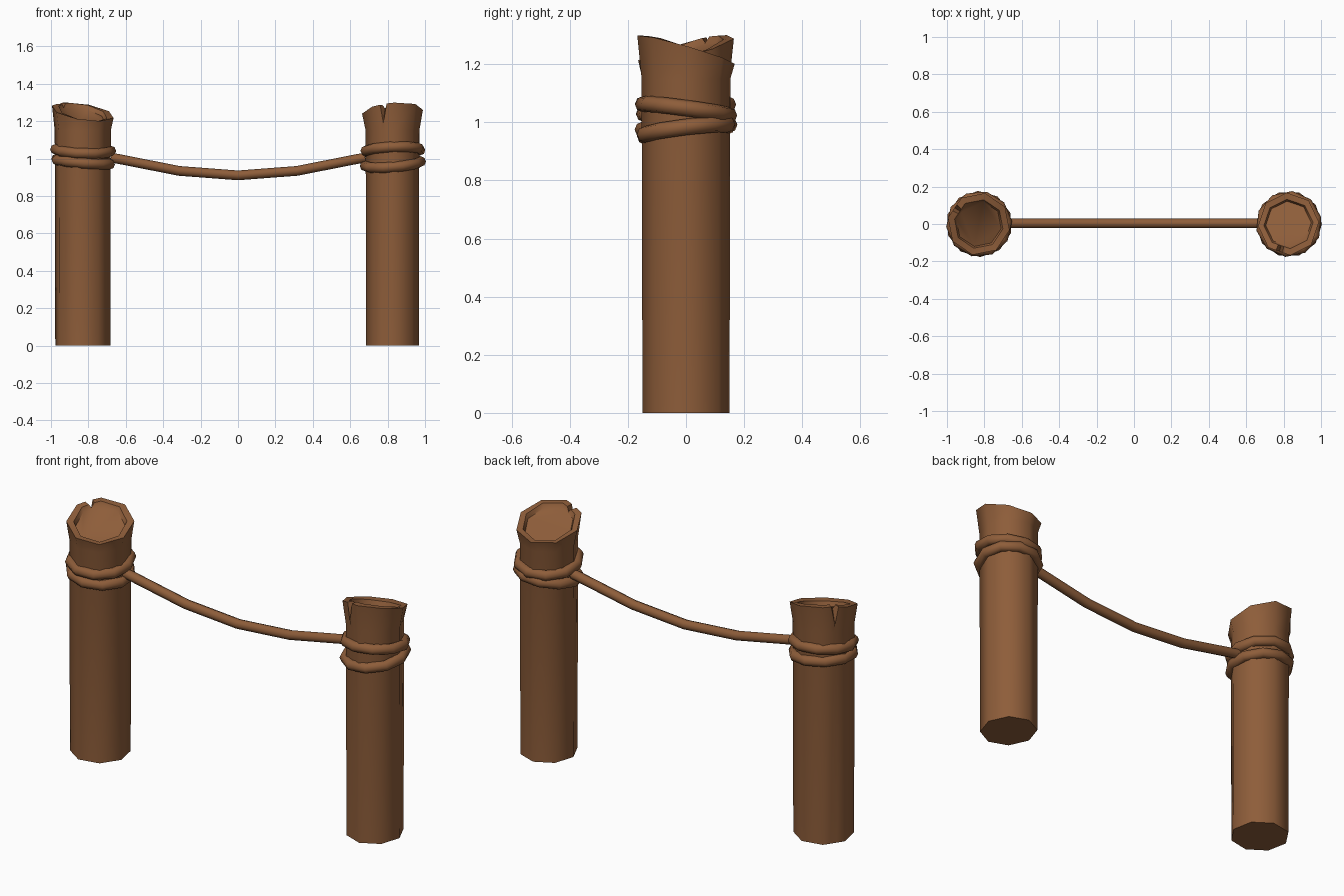
import bpy, bmesh, math
from mathutils import Vector

if "Cube" in bpy.data.objects:
    bpy.data.objects.remove(bpy.data.objects["Cube"])

brown = bpy.data.materials.new("warm brown wood")
brown.diffuse_color = (0.27, 0.11, 0.042, 1)
brown.use_nodes = True
brown.node_tree.nodes["Principled BSDF"].inputs["Base Color"].default_value = brown.diffuse_color


def finish(bm, name, angle):
    bmesh.ops.recalc_face_normals(bm, faces=bm.faces)
    me = bpy.data.meshes.new(name)
    bm.to_mesh(me)
    bm.free()
    me.materials.append(brown)
    ob = bpy.data.objects.new(name, me)
    bpy.context.collection.objects.link(ob)
    bpy.ops.object.select_all(action='DESELECT')
    ob.select_set(True)
    bpy.context.view_layer.objects.active = ob
    bpy.ops.object.shade_smooth_by_angle(angle=math.radians(angle))


def bridge(bm, a, b):
    n = len(a)
    for i in range(n):
        j = (i + 1) % n
        bm.faces.new((a[i], a[j], b[j], b[i]))


# Post: eight-sided log, slanted hollowed top, one split in the rim
def post(name, cx, notch, peak, sx):
    bm = bmesh.new()
    # (angle from the split, is the split bottom)
    angles = [(-7, 0), (0, 1), (7, 0)] + [(22.5 + 45 * k, 0) for k in range(8)]

    def ring(r, height, width, drop=0):
        out = []
        for d, split in angles:
            if abs(d) < 10:
                rr = r * math.cos(math.radians(22.5)) / math.cos(math.radians(d))
            else:
                rr = r
            a = math.radians(notch + d)
            z = height
            if height > 1.2:
                z = height + 0.05 * math.cos(a - math.radians(peak)) - drop * split
            out.append(bm.verts.new((cx + rr * width * math.cos(a), rr * math.sin(a), z)))
        return out

    base = ring(0.15, 0, sx)
    neck = ring(0.153, 1.15, sx)
    rim = ring(0.168, 1.25, (1 + sx) / 2, 0.10)
    lip = ring(0.132, 1.248, 1, 0.022)
    floor = ring(0.122, 1.224, 1)
    for a, b in ((base, neck), (neck, rim), (rim, lip), (lip, floor)):
        bridge(bm, a, b)
    bm.faces.new(base)
    bm.faces.new(floor)
    finish(bm, name, 50)


# Tube along a path, with six or eight sides
def tube(name, pts, r, sides, closed):
    bm = bmesh.new()
    pts = [Vector(p) for p in pts]
    n = len(pts)
    rings = []
    for i, p in enumerate(pts):
        if closed:
            t = pts[(i + 1) % n] - pts[i - 1]
        else:
            t = pts[min(i + 1, n - 1)] - pts[max(i - 1, 0)]
        t.normalize()
        side = t.cross(Vector((0, 0, 1))).normalized()
        up = side.cross(t)
        rings.append([bm.verts.new(p + r * (side * math.cos(a) + up * math.sin(a)))
                      for a in (2 * math.pi * k / sides for k in range(sides))])
    for i in range(n if closed else n - 1):
        bridge(bm, rings[i], rings[(i + 1) % n])
    if not closed:
        bm.faces.new(rings[0])
        bm.faces.new(rings[-1])
    finish(bm, name, 62)


# Rope loop tilted around a post
def loop(name, cx, z, dx, dy, turn):
    pts = []
    for k in range(10):
        a = math.radians(turn + 36 * k)
        pts.append((cx + 0.149 * math.cos(a), 0.149 * math.sin(a),
                    z + dx * math.cos(a) + dy * math.sin(a)))
    tube(name, pts, 0.028, 8, True)


post("left_post", -0.83, 146, 120, 1.0)
post("right_post", 0.826, 251, 285, 0.94)

loop("left_upper_loop", -0.828, 1.045, -0.006, 0.018, 5)
loop("left_lower_loop", -0.828, 0.983, -0.012, 0.008, 20)
loop("right_upper_loop", 0.828, 1.043, 0.006, -0.02, 12)
loop("right_lower_loop", 0.828, 0.972, 0.012, 0.018, 0)

# Sagging rope between the posts
tube("hanging_rope", [(-0.68, 0.004, 1.005), (-0.64, 0.004, 0.998), (-0.315, 0.004, 0.934),
                      (0, 0.004, 0.91), (0.315, 0.004, 0.934), (0.64, 0.004, 0.998),
                      (0.68, 0.004, 1.005)], 0.026, 8, False)
